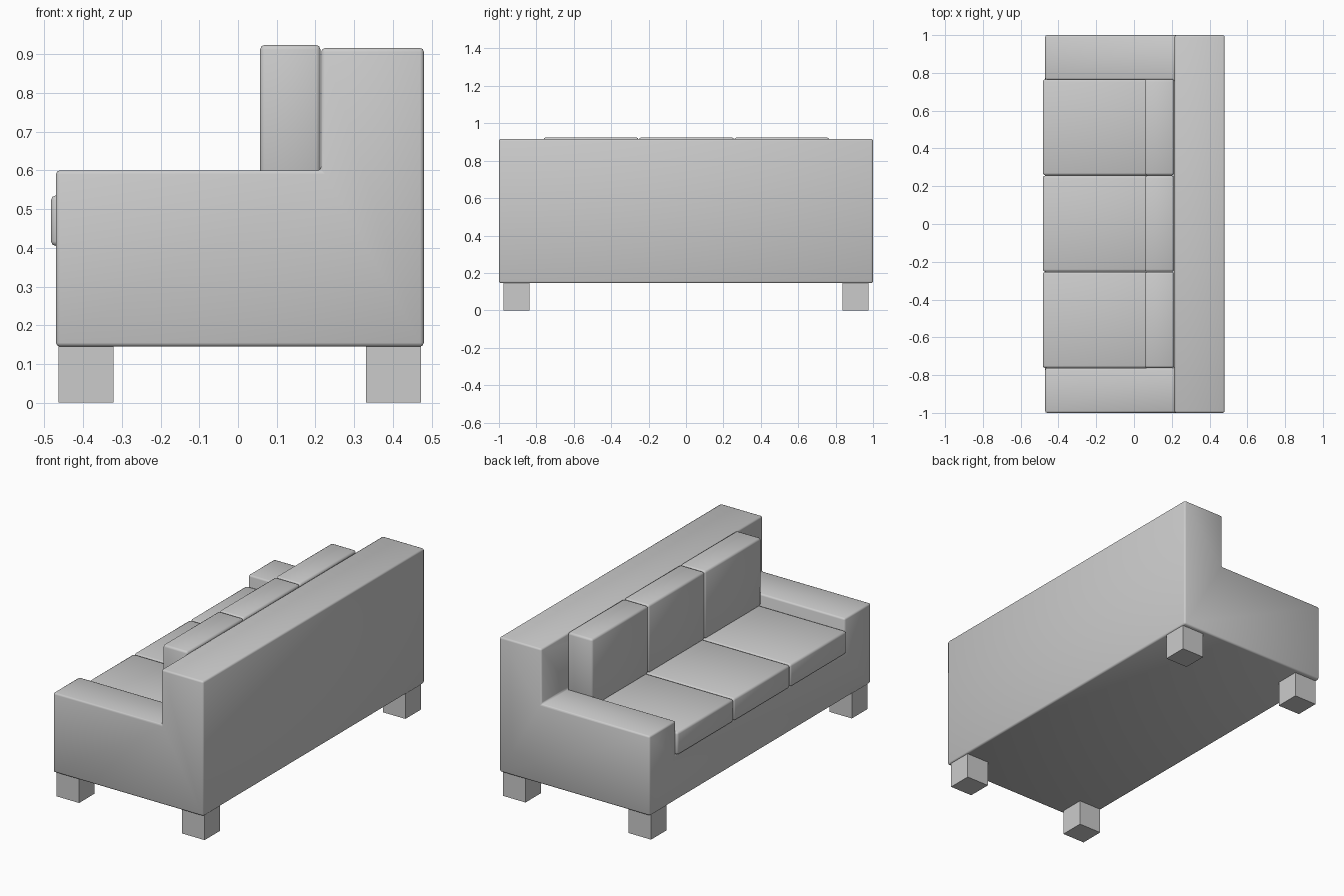
import bpy, bmesh
from itertools import product

if "Cube" in bpy.data.objects:
    bpy.data.objects.remove(bpy.data.objects["Cube"])


def finish(bm, name, bevel=0.0):
    mesh = bpy.data.meshes.new(name)
    bm.to_mesh(mesh)
    bm.free()
    obj = bpy.data.objects.new(name, mesh)
    bpy.context.collection.objects.link(obj)
    if bevel:
        mod = obj.modifiers.new("Bevel", 'BEVEL')
        mod.width, mod.segments = bevel, 2
        mod.limit_method, mod.angle_limit = 'ANGLE', 0.6
        for p in mesh.polygons:
            p.use_smooth = True
    return obj


def box(name, x, y, z, bevel=0.0):
    bm = bmesh.new()
    bmesh.ops.create_cube(bm, size=1)
    for v in bm.verts:
        v.co = [(a[0] + a[1]) / 2 + c * (a[1] - a[0]) for a, c in zip((x, y, z), v.co)]
    return finish(bm, name, bevel)


# Frame: base, arms and back as one solid, made from the filled cells of a block grid
cuts = ([-0.47, 0.215, 0.48], [-1, -0.763, 0.763, 1], [0.145, 0.405, 0.6, 0.916])


def filled(c):
    if any(not 0 <= c[a] < len(cuts[a]) - 1 for a in range(3)):
        return False
    i, j, k = c
    return i == 1 or k == 0 or (k == 1 and j != 1)


bm = bmesh.new()
for cell in product(range(2), range(3), range(3)):
    if not filled(cell):
        continue
    for axis, side in product(range(3), (0, 1)):
        near = list(cell)
        near[axis] += 2 * side - 1
        if filled(near):
            continue
        u, w = (axis + 1) % 3, (axis + 2) % 3
        ring = []
        for du, dw in ((0, 0), (1, 0), (1, 1), (0, 1)):
            idx = list(cell)
            idx[axis] += side
            idx[u] += du
            idx[w] += dw
            ring.append(bm.verts.new([cuts[a][idx[a]] for a in range(3)]))
        bm.faces.new(ring if side else ring[::-1])
bmesh.ops.remove_doubles(bm, verts=bm.verts, dist=1e-4)
bmesh.ops.dissolve_limit(bm, angle_limit=0.05, verts=bm.verts, edges=bm.edges)
bmesh.ops.recalc_face_normals(bm, faces=bm.faces)
finish(bm, "sofa_frame", 0.01)

# Seat and back cushions, three across
for n in (-1, 0, 1):
    span = (n * 0.51 + 0.002 - 0.254, n * 0.51 + 0.002 + 0.254)
    box("seat_cushion", (-0.483, 0.213), span, (0.405, 0.535), 0.012)
    box("back_cushion", (0.057, 0.213), span, (0.535, 0.924), 0.012)

# Four block legs
for sx, sy in product((-1, 1), (-1, 1)):
    x, y = 0.005 + sx * 0.397, sy * 0.907
    box("front_leg" if sx < 0 else "back_leg",
        (x - 0.071, x + 0.071), (y - 0.07, y + 0.07), (0, 0.146))
